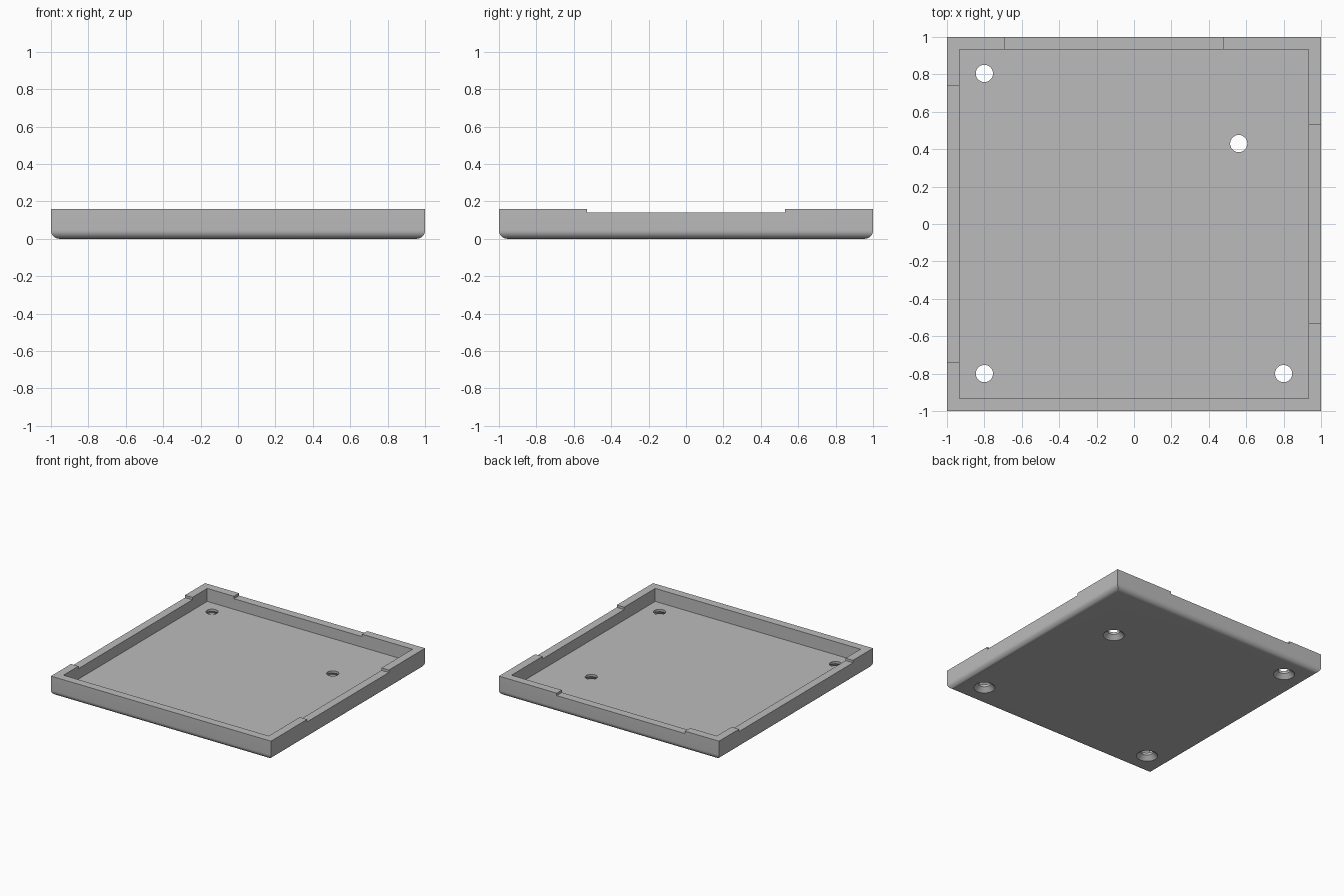
import bpy, bmesh, math

if "Cube" in bpy.data.objects:
    bpy.data.objects.remove(bpy.data.objects["Cube"], do_unlink=True)

HEIGHT, WALL, FLOOR, ROUND = 0.16, 0.067, 0.053, 0.045
NOTCH_Z = 0.14

grey = bpy.data.materials.new("light grey")
grey.use_nodes = True
colour = (0.5, 0.5, 0.5, 1)
grey.diffuse_color = colour
grey.node_tree.nodes["Principled BSDF"].inputs["Base Color"].default_value = colour


def loft(name, sides, profile, centre=(0, 0)):
    """Stack regular rings of (radius, z) and cap both ends."""
    bm = bmesh.new()
    turn = math.pi / sides
    rings = []
    for r, z in profile:
        rings.append([bm.verts.new((centre[0] + r * math.cos(2 * turn * i + turn),
                                    centre[1] + r * math.sin(2 * turn * i + turn), z))
                      for i in range(sides)])
    for a, b in zip(rings, rings[1:]):
        for i in range(sides):
            j = (i + 1) % sides
            bm.faces.new((a[i], a[j], b[j], b[i]))
    bm.faces.new(rings[0][::-1])
    bm.faces.new(rings[-1])
    bmesh.ops.recalc_face_normals(bm, faces=bm.faces)
    return to_object(name, bm)


def to_object(name, bm):
    mesh = bpy.data.meshes.new(name)
    bm.to_mesh(mesh)
    bm.free()
    obj = bpy.data.objects.new(name, mesh)
    bpy.context.collection.objects.link(obj)
    mesh.materials.append(grey)
    return obj


def box(name, x0, x1, y0, y1, z0, z1):
    bm = bmesh.new()
    bmesh.ops.create_cube(bm, size=1)
    for v in bm.verts:
        v.co = (x1 if v.co.x > 0 else x0, y1 if v.co.y > 0 else y0,
                z1 if v.co.z > 0 else z0)
    return to_object(name, bm)


# Square tray: rounded bottom edge, outer wall, rim, inner wall and floor
steps = 10
arc = [(1 - ROUND + ROUND * math.sin(t), ROUND - ROUND * math.cos(t))
       for t in (math.pi / 2 * i / steps for i in range(steps + 1))]
section = arc + [(1, HEIGHT), (1 - WALL, HEIGHT), (1 - WALL, FLOOR)]
tray = loft("tray", 4, [(r * math.sqrt(2), z) for r, z in section])

# Shallow notches in the right, left and back rims
inner, outer = 0.9, 1.1
cutters = [
    box("left_notch_cutter", inner, outer, -0.53, 0.53, NOTCH_Z, 0.3),
    box("right_notch_cutter", -outer, -inner, -0.74, 0.74, NOTCH_Z, 0.3),
    box("back_notch_cutter", -0.69, 0.475, inner, outer, NOTCH_Z, 0.3),
]

# Screw holes, countersunk from below
for spot in [(-0.8, 0.805), (-0.8, -0.8), (0.8, -0.8), (0.56, 0.43)]:
    cutters.append(loft("screw_hole_cutter", 48,
                        [(0.09, -0.01), (0.046, 0.034), (0.046, 0.1)], spot))

bpy.ops.object.select_all(action="DESELECT")
bpy.context.view_layer.objects.active = tray
tray.select_set(True)
for cutter in cutters:
    cutter.hide_render = True
    cut = tray.modifiers.new(cutter.name, "BOOLEAN")
    cut.operation = "DIFFERENCE"
    cut.solver = "EXACT"
    cut.object = cutter
    bpy.ops.object.modifier_apply(modifier=cut.name)
for cutter in cutters:
    bpy.data.objects.remove(cutter, do_unlink=True)

bpy.ops.object.shade_smooth_by_angle(angle=math.radians(30))
